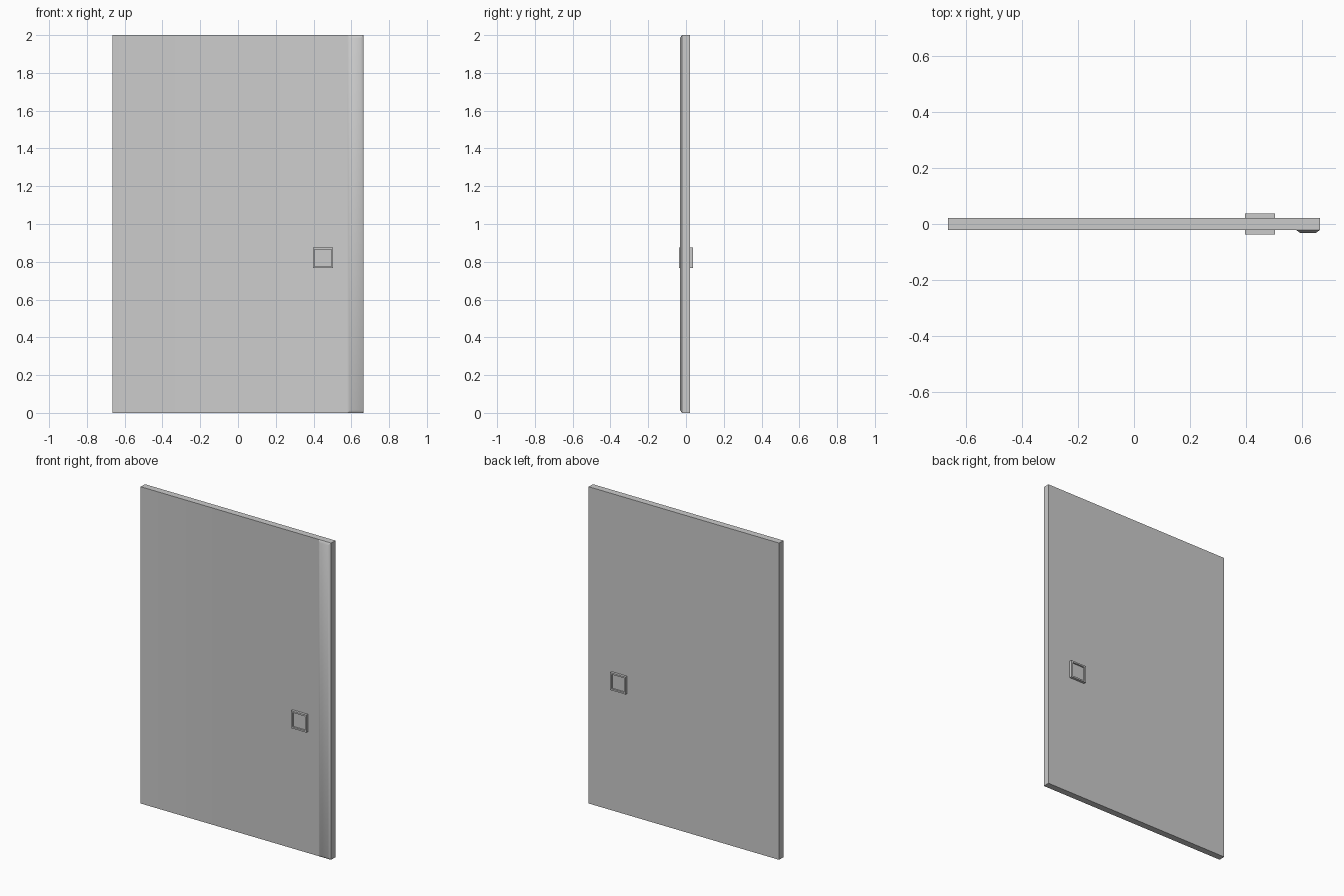
import bpy, bmesh
from mathutils import Vector

if "Cube" in bpy.data.objects:
    bpy.data.objects.remove(bpy.data.objects["Cube"])

W, T, H = 0.665, 0.021, 2.0      # door half width, half thickness, height


def new_box(name, x0, x1, y0, y1, z0, z1):
    """Box object built from its limits; returns (object, bmesh)."""
    bm = bmesh.new()
    bmesh.ops.create_cube(bm, size=1)
    for v in bm.verts:
        v.co = Vector(((x0 + x1) / 2 + v.co.x * (x1 - x0),
                       (y0 + y1) / 2 + v.co.y * (y1 - y0),
                       (z0 + z1) / 2 + v.co.z * (z1 - z0)))
    bm.normal_update()
    ob = bpy.data.objects.new(name, bpy.data.meshes.new(name))
    bpy.context.collection.objects.link(ob)
    return ob, bm


def finish(ob, bm):
    bmesh.ops.recalc_face_normals(bm, faces=bm.faces[:])
    bm.to_mesh(ob.data)
    bm.free()


# Door panel, with a raised chamfered strip along the right front edge
door, bm = new_box("door_panel", -W, W, -T, T, 0, H)
bmesh.ops.bisect_plane(bm, geom=bm.verts[:] + bm.edges[:] + bm.faces[:],
                       plane_co=(0.578, 0, 0), plane_no=(1, 0, 0))
bm.normal_update()
strip = [f for f in bm.faces
         if f.normal.y < -0.9 and f.calc_center_median().x > 0.578]
bmesh.ops.inset_region(bm, faces=strip, thickness=0.015, depth=0.0,
                       use_even_offset=True, use_boundary=True)
bmesh.ops.translate(bm, verts=strip[0].verts[:], vec=(0, -0.0105, 0))
finish(door, bm)
bpy.context.view_layer.objects.active = door
door.select_set(True)
bpy.ops.object.shade_smooth_by_angle(angle=0.8)
door.select_set(False)

# Square recessed pulls on both faces
for side, name in ((-1, "front_pull"), (1, "back_pull")):
    y0, y1 = sorted((side * T, side * 0.037))
    pull, bm = new_box(name, 0.396, 0.504, y0, y1, 0.766, 0.876)
    outer = [f for f in bm.faces if f.normal.y * side > 0.9]
    bmesh.ops.inset_region(bm, faces=outer, thickness=0.014, depth=0.0)
    rim = bmesh.ops.extrude_face_region(bm, geom=outer)["geom"]
    bmesh.ops.delete(bm, geom=outer, context='FACES')
    bmesh.ops.translate(bm, vec=(0, -side * 0.010, 0),
                        verts=[g for g in rim if isinstance(g, bmesh.types.BMVert)])
    finish(pull, bm)
